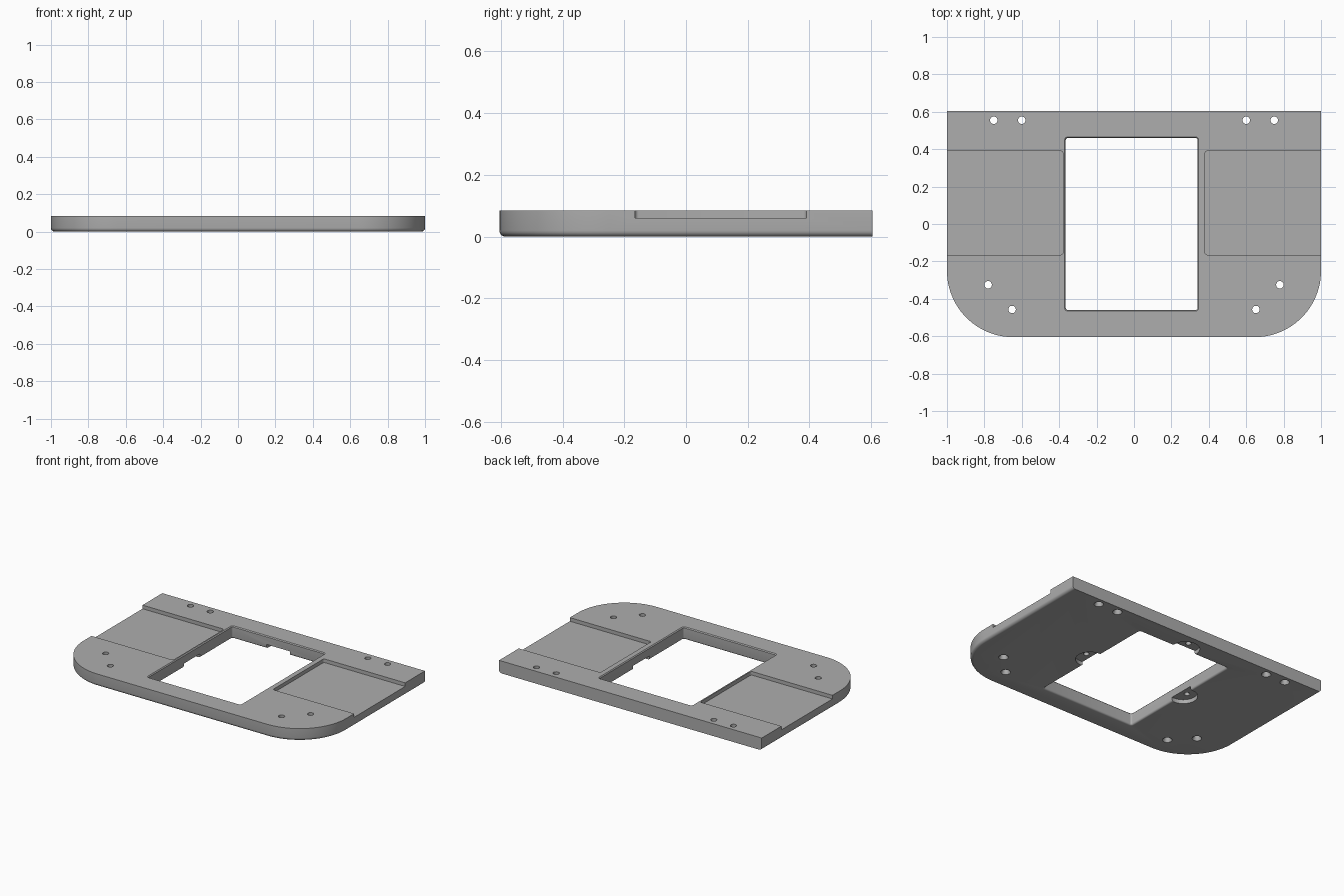
import bpy
import bmesh
from math import cos, sin, pi, radians

if "Cube" in bpy.data.objects:
    bpy.data.objects.remove(bpy.data.objects["Cube"], do_unlink=True)

THICK = 0.085
HALF_DEPTH = 0.605
POCKET_FLOOR = 0.06

grey = bpy.data.materials.new("plain grey")
grey.use_nodes = True
grey.diffuse_color = (0.42, 0.42, 0.42, 1)
grey.node_tree.nodes["Principled BSDF"].inputs["Base Color"].default_value = (0.42, 0.42, 0.42, 1)


def rounded_rect(x0, x1, y0, y1, r_front, r_back, steps):
    """Counter-clockwise outline with separate front and back corner radii."""
    corners = [(x1, y0, -1, 1, r_front, -90), (x1, y1, -1, -1, r_back, 0),
               (x0, y1, 1, -1, r_back, 90), (x0, y0, 1, 1, r_front, 180)]
    pts = []
    for cx, cy, sx, sy, r, start in corners:
        for i in range(steps + 1):
            a = radians(start + 90 * i / steps)
            pts.append((cx + sx * r + r * cos(a), cy + sy * r + r * sin(a)))
    return pts


def circle(x, y, r, steps=32):
    return [(x + r * cos(2 * pi * i / steps), y + r * sin(2 * pi * i / steps))
            for i in range(steps)]


def loft(name, rings):
    """Closed solid through a stack of (outline, height) rings, bottom first."""
    bm = bmesh.new()
    loops = [[bm.verts.new((x, y, z)) for x, y in pts] for pts, z in rings]
    bm.faces.new(loops[0][::-1])
    bm.faces.new(loops[-1])
    n = len(loops[0])
    for low, high in zip(loops, loops[1:]):
        for i in range(n):
            j = (i + 1) % n
            bm.faces.new((low[i], low[j], high[j], high[i]))
    mesh = bpy.data.meshes.new(name)
    bm.to_mesh(mesh)
    bm.free()
    obj = bpy.data.objects.new(name, mesh)
    mesh.materials.append(grey)
    bpy.context.collection.objects.link(obj)
    return obj


def cut(target, cutter):
    """Subtract the cutter and remove it."""
    cutter.hide_render = True
    mod = target.modifiers.new("cut", 'BOOLEAN')
    mod.operation = 'DIFFERENCE'
    mod.solver = 'EXACT'
    mod.object = cutter
    bpy.context.view_layer.objects.active = target
    bpy.ops.object.modifier_apply(modifier=mod.name)
    bpy.data.objects.remove(cutter, do_unlink=True)


# Plate with rounded front corners and a filleted lower edge
FILLET = 0.02
rings = []
for k in range(6):
    a = pi / 2 * k / 5
    d = FILLET * (1 - sin(a))
    outline = rounded_rect(-1 + d, 1 - d, -HALF_DEPTH + d, 0.8, 0.355 - d, 0.05, 24)
    rings.append((outline, FILLET * (1 - cos(a))))
rings.append((outline, THICK))
plate = loft("base_plate", rings)

# Square off the back
back = rounded_rect(-1.2, 1.2, HALF_DEPTH, 1, 0.01, 0.01, 1)
cut(plate, loft("back_cutter", [(back, -0.1), (back, 0.2)]))

# Central window with softened rims
LEFT, RIGHT, WIN_Y = 0.34, -0.365, 0.46


def window_ring(d):
    return rounded_rect(RIGHT - d, LEFT + d, -WIN_Y - d, WIN_Y + d, 0.012 + d, 0.012 + d, 5)


rim = 0.012
stack = [(window_ring(rim), -0.05)]
for k in range(5):
    a = pi / 2 * k / 4
    stack.append((window_ring(rim * (1 - sin(a))), rim * (1 - cos(a))))
stack += [(window_ring(0), THICK - 0.006), (window_ring(0.006), THICK),
          (window_ring(0.006), THICK + 0.05)]
cut(plate, loft("window_cutter", stack))

# Shallow side pockets, open at the outer ends
for s in (-1, 1):
    x0, x1 = sorted((s * 0.38, s * 1.2))
    pocket = rounded_rect(x0, x1, -0.165, 0.39, 0.012, 0.012, 4)
    cut(plate, loft("pocket_cutter", [(pocket, POCKET_FLOOR), (pocket, 0.2)]))

# Countersunk through holes
for s in (-1, 1):
    for x, y in ((0.6, 0.555), (0.75, 0.555), (0.78, -0.325), (0.652, -0.457)):
        wide, narrow = circle(s * x, y, 0.03), circle(s * x, y, 0.02)
        cut(plate, loft("hole_cutter", [(wide, -0.05), (wide, 0), (narrow, 0.02), (narrow, 0.2)]))

# Rounded clip recesses under three window edges, each with a blind screw hole
for x, y, dx, dy in ((LEFT, 0, 1, 0), (RIGHT, 0.02, -1, 0), (-0.015, WIN_Y, 0, 1)):
    disc = circle(x + 0.015 * dx, y + 0.015 * dy, 0.09, 48)
    cut(plate, loft("recess_cutter", [(disc, -0.05), (disc, 0.027)]))
    screw = circle(x + 0.045 * dx, y + 0.045 * dy, 0.018, 24)
    cut(plate, loft("screw_cutter", [(screw, -0.05), (screw, 0.05)]))

# Smooth curved walls, keep edges sharp
bpy.ops.object.select_all(action='DESELECT')
plate.select_set(True)
bpy.context.view_layer.objects.active = plate
bpy.ops.object.shade_smooth_by_angle(angle=radians(30))
